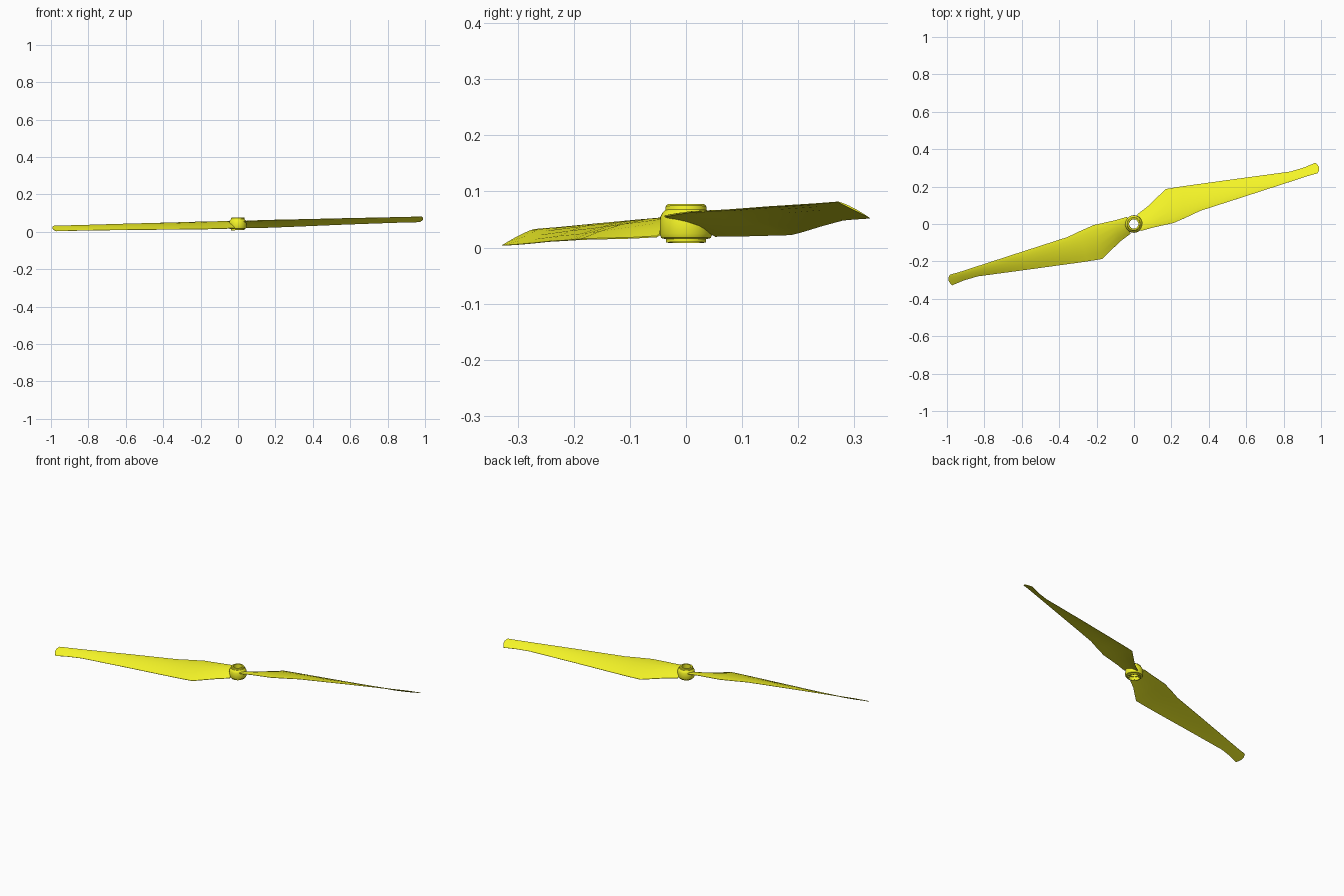
import bpy, bmesh, math
from mathutils import Matrix, Vector

if "Cube" in bpy.data.objects:
    bpy.data.objects.remove(bpy.data.objects["Cube"])

TILT = Matrix.Rotation(-0.025, 4, 'Y')      # whole propeller leans slightly

mat = bpy.data.materials.new("yellow_plastic")
mat.diffuse_color = (0.9, 0.9, 0.02, 1)
mat.use_nodes = True
mat.node_tree.nodes["Principled BSDF"].inputs["Base Color"].default_value = mat.diffuse_color


def finish(bm, name, turn=0.0):
    bm.transform(TILT @ Matrix.Rotation(turn, 4, 'Z'))
    bmesh.ops.recalc_face_normals(bm, faces=bm.faces)
    me = bpy.data.meshes.new(name)
    bm.to_mesh(me)
    bm.free()
    me.materials.append(mat)
    ob = bpy.data.objects.new(name, me)
    bpy.context.collection.objects.link(ob)
    bpy.ops.object.select_all(action='DESELECT')
    ob.select_set(True)
    bpy.context.view_layer.objects.active = ob
    bpy.ops.object.shade_smooth_by_angle(angle=math.radians(35))
    return ob


# Blade stations: high edge xyz, low edge xyz, thickness, camber
STATIONS = [
    ((0.036, -0.038, 0.055), (0.018, 0.052, 0.020), 0.010, 0.008),
    ((0.100, -0.020, 0.057), (0.075, 0.095, 0.019), 0.010, 0.008),
    ((0.215, 0.006, 0.058), (0.170, 0.187, 0.019), 0.009, 0.008),
    ((0.285, 0.037, 0.058), (0.250, 0.200, 0.020), 0.008, 0.007),
    ((0.355, 0.070, 0.058), (0.320, 0.210, 0.021), 0.007, 0.006),
    ((0.600, 0.149, 0.058), (0.560, 0.243, 0.025), 0.006, 0.004),
    ((0.850, 0.230, 0.057), (0.835, 0.280, 0.028), 0.005, 0.002),
    ((0.930, 0.256, 0.057), (0.910, 0.302, 0.028), 0.005, 0.002),
    ((0.983, 0.271, 0.057), (0.972, 0.328, 0.028), 0.004, 0.001),
]
CHORD = [0, 0.04, 0.15, 0.35, 0.6, 0.82, 1]


def blade(name, turn):
    bm = bmesh.new()
    rings = []
    for i, (hi, lo, thick, camber) in enumerate(STATIONS):
        hi, lo = Vector(hi), Vector(lo)

        def point(t, side):
            p = hi.lerp(lo, t)
            p.z += camber * 4 * t * (1 - t)
            p.z += side * thick * (0.12 + 0.38 * math.sin(math.pi * t ** 0.7))
            if i == len(STATIONS) - 1:          # rounded tip
                p.x += 0.014 * math.sin(math.pi * t)
            return bm.verts.new(p)
        rings.append([point(t, 1) for t in CHORD] +
                     [point(t, -1) for t in reversed(CHORD)])
    n = len(rings[0])
    for a, b in zip(rings, rings[1:]):
        for k in range(n):
            bm.faces.new((a[k], a[(k + 1) % n], b[(k + 1) % n], b[k]))
    for ring in (rings[0], rings[-1]):          # strip caps at root and tip
        for k in range(len(CHORD) - 1):
            bm.faces.new((ring[k], ring[k + 1], ring[n - 2 - k], ring[n - 1 - k]))
    return finish(bm, name, turn)


blade("blade_right", 0)
blade("blade_left", math.pi)

# Hub: turned profile with a through hole and a recess underneath
PROFILE = [(0.025, 0.077), (0.033, 0.077), (0.036, 0.074), (0.037, 0.067),
           (0.042, 0.062), (0.046, 0.054), (0.047, 0.024), (0.044, 0.017),
           (0.036, 0.015), (0.036, 0.009), (0.031, 0.009), (0.031, 0.030),
           (0.025, 0.030)]
SIDES = 40
bm = bmesh.new()
rings = [[bm.verts.new((r * math.cos(2 * math.pi * k / SIDES),
                        r * math.sin(2 * math.pi * k / SIDES), z))
          for k in range(SIDES)] for r, z in PROFILE]
for a, b in zip(rings, rings[1:] + rings[:1]):
    for k in range(SIDES):
        j = (k + 1) % SIDES
        bm.faces.new((a[k], a[j], b[j], b[k]))
finish(bm, "hub")

# Small ribs in the underside recess
bm = bmesh.new()
for k in range(4):
    m = (Matrix.Rotation(math.pi / 4 + k * math.pi / 2, 4, 'Z')
         @ Matrix.Translation((0.029, 0, 0.022))
         @ Matrix.Diagonal((0.010, 0.006, 0.022, 1)))
    bmesh.ops.create_cube(bm, size=1, matrix=m)
finish(bm, "hub_ribs")
